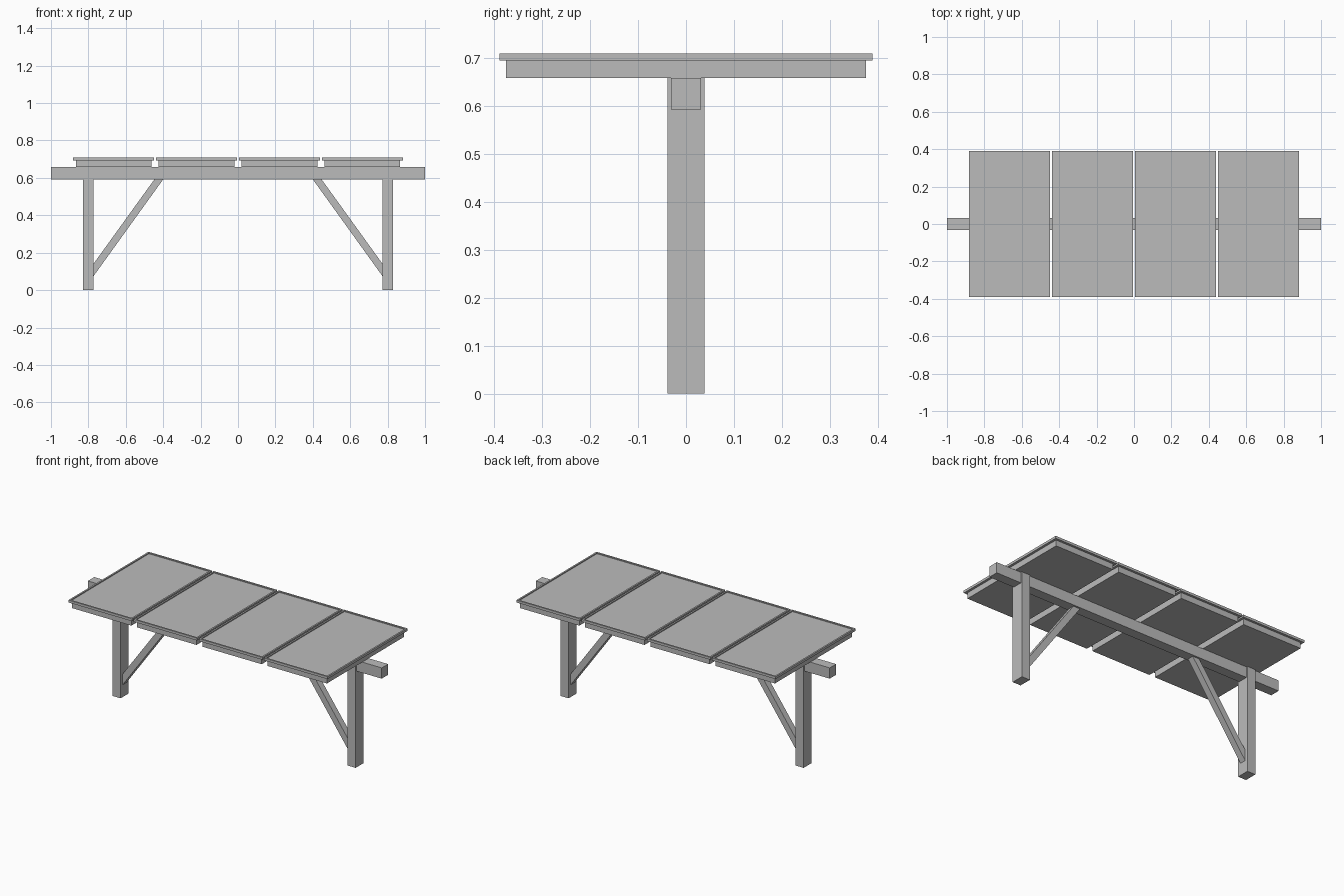
import bpy
import bmesh

cube = bpy.data.objects.get("Cube")
if cube:
    bpy.data.objects.remove(cube, do_unlink=True)

GREY = (0.5, 0.5, 0.5, 1.0)
grey = bpy.data.materials.new("plain grey")
grey.use_nodes = True
grey.diffuse_color = GREY
grey.node_tree.nodes["Principled BSDF"].inputs["Base Color"].default_value = GREY


def finish(name, bm):
    """Turn a bmesh into a named, flat shaded object."""
    bmesh.ops.recalc_face_normals(bm, faces=bm.faces)
    mesh = bpy.data.meshes.new(name)
    bm.to_mesh(mesh)
    bm.free()
    mesh.materials.append(grey)
    obj = bpy.data.objects.new(name, mesh)
    bpy.context.collection.objects.link(obj)


def box_mesh(x, half_x, half_y, z0, z1):
    """Make a box centred on y = 0."""
    bm = bmesh.new()
    for v in bmesh.ops.create_cube(bm, size=2)["verts"]:
        v.co = (x + v.co.x * half_x, v.co.y * half_y, z1 if v.co.z > 0 else z0)
    bm.normal_update()
    return bm


def extrude(bm, face, offset):
    """Extrude one face along an offset."""
    geom = bmesh.ops.extrude_face_region(bm, geom=[face])["geom"]
    moved = [e for e in geom if isinstance(e, bmesh.types.BMVert)]
    bmesh.ops.translate(bm, vec=offset, verts=moved)


BEAM_BOTTOM, BEAM_TOP = 0.592, 0.658
TRAY_TOP, RIM_TOP = 0.694, 0.709

# Long beam
finish("beam", box_mesh(0, 1.0, 0.031, BEAM_BOTTOM, BEAM_TOP))

for side, label in ((1, "left"), (-1, "right")):
    # Post
    finish(f"{label}_post", box_mesh(side * 0.80, 0.028, 0.039, 0, BEAM_TOP))

    # Diagonal brace with ends cut flush to the post and beam
    bm = bmesh.new()
    outline = ((0.773, 0.074), (0.773, 0.14), (0.447, BEAM_BOTTOM), (0.40, BEAM_BOTTOM))
    profile = bm.faces.new([bm.verts.new((side * x, -0.02, z)) for x, z in outline])
    extrude(bm, profile, (0, 0.04, 0))
    finish(f"{label}_brace", bm)

# Four panels: solid tray below, wider slab with a raised rim above
PITCH = 0.4436
for i in range(4):
    x = (i - 1.5) * PITCH
    finish(f"panel_tray_{i + 1}", box_mesh(x, 0.202, 0.375, BEAM_TOP, TRAY_TOP))

    bm = box_mesh(x, 0.2165, 0.389, TRAY_TOP, RIM_TOP)
    top = max(bm.faces, key=lambda f: f.calc_center_median().z)
    bmesh.ops.inset_region(bm, faces=[top], thickness=0.014)
    # Sink the inner face to leave the rim standing
    bmesh.ops.inset_region(bm, faces=[top], thickness=0, depth=-0.006)
    finish(f"panel_rim_{i + 1}", bm)
